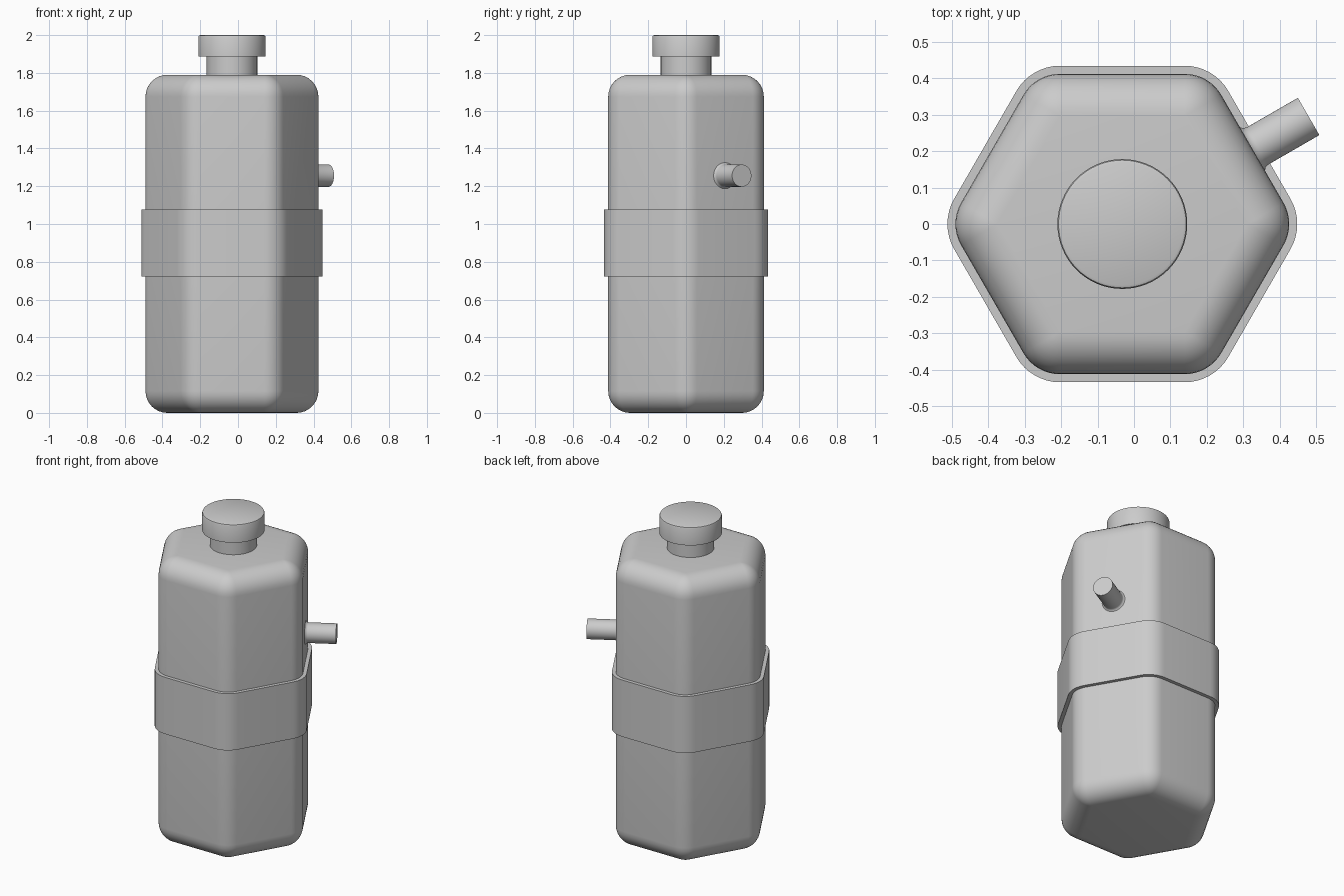
import bpy, bmesh, math
from mathutils import Matrix, Vector

cube = bpy.data.objects.get("Cube")
if cube:
    bpy.data.objects.remove(cube, do_unlink=True)

CX = -0.032          # shared vertical axis of the bottle
CORNER = 0.116       # rounding of the vertical edges and the rims
APOTHEM = 0.412

grey = bpy.data.materials.new("plain_grey")
grey.use_nodes = True
COLOUR = (0.6, 0.6, 0.6, 1)
grey.diffuse_color = COLOUR
grey.node_tree.nodes["Principled BSDF"].inputs["Base Color"].default_value = COLOUR


def rounded_hexagon(apothem, radius, z, steps=8):
    """Hexagon outline with rounded corners and flat front and back."""
    reach = (apothem - radius) / math.cos(math.pi / 6)
    ring = []
    for k in range(6):
        mid = k * math.pi / 3
        for s in range(steps + 1):
            a = mid + (s / steps - 0.5) * math.pi / 3
            ring.append(Vector((reach * math.cos(mid) + radius * math.cos(a),
                                reach * math.sin(mid) + radius * math.sin(a), z)))
    return ring


def circle(radius, z, sides=64):
    return [Vector((radius * math.cos(t), radius * math.sin(t), z))
            for t in (i * math.tau / sides for i in range(sides))]


def loft(name, rings, matrix, closed=False):
    """Skin rings of equal length; cap the ends, or join last to first."""
    bm = bmesh.new()
    loops = [[bm.verts.new(p) for p in ring] for ring in rings]
    pairs = list(zip(loops, loops[1:]))
    if closed:
        pairs.append((loops[-1], loops[0]))
    else:
        bm.faces.new(loops[0][::-1])
        bm.faces.new(loops[-1])
    for low, high in pairs:
        for i in range(len(low)):
            j = (i + 1) % len(low)
            bm.faces.new((low[i], low[j], high[j], high[i]))
    bmesh.ops.remove_doubles(bm, verts=bm.verts, dist=0.0001)
    bmesh.ops.recalc_face_normals(bm, faces=bm.faces)
    mesh = bpy.data.meshes.new(name)
    bm.to_mesh(mesh)
    bm.free()
    mesh.materials.append(grey)
    obj = bpy.data.objects.new(name, mesh)
    bpy.context.collection.objects.link(obj)
    obj.matrix_world = matrix
    bpy.ops.object.select_all(action='DESELECT')
    obj.select_set(True)
    bpy.context.view_layer.objects.active = obj
    bpy.ops.object.shade_smooth_by_angle(angle=math.radians(35))
    return obj


axis = Matrix.Translation((CX, 0, 0))

# Bottle body: hexagonal prism with every edge rounded
TOP = 1.79
lower, upper = [], []
for i in range(9):
    t = i / 8 * math.pi / 2
    inset = CORNER * (1 - math.sin(t))
    lift = CORNER * (1 - math.cos(t))
    lower.append(rounded_hexagon(APOTHEM - inset, CORNER - inset, lift))
    upper.append(rounded_hexagon(APOTHEM - inset, CORNER - inset, TOP - lift))
loft("bottle_body", lower + upper[::-1], axis)

# Band wrapped round the middle
BAND = 0.022
loft("middle_band", [rounded_hexagon(APOTHEM + d, CORNER + d, z)
                     for d, z in ((0, 0.722), (BAND, 0.722), (BAND, 1.078), (0, 1.078))],
     axis, closed=True)

# Neck and screw cap
loft("neck", [circle(0.134, z) for z in (TOP - 0.02, 1.9)], axis)
loft("cap", [circle(r, z) for r, z in
             ((0.178, 1.886), (0.178, 1.99), (0.175, 1.997), (0.168, 2.0))], axis)

# Side spout, flared where it meets the body
aim = Matrix.Rotation(math.radians(30), 4, 'Z') @ Matrix.Rotation(math.pi / 2, 4, 'Y')
loft("side_spout", [circle(r, d, 48) for r, d in
                    ((0.069, 0.4), (0.069, 0.412), (0.062, 0.418), (0.059, 0.428), (0.059, 0.59))],
     Matrix.Translation((CX, 0, 1.256)) @ aim)
